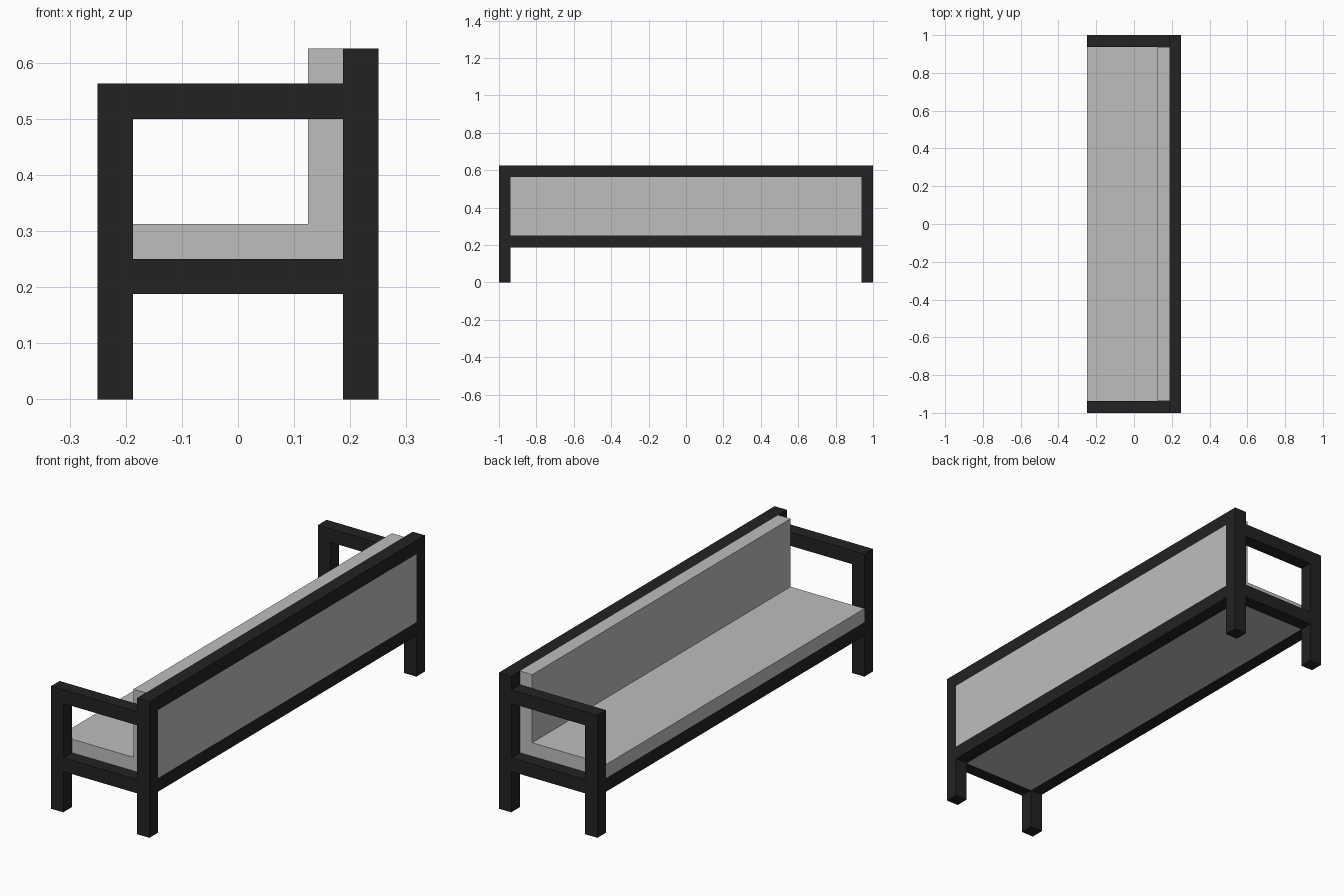
import bpy
import bmesh

cube = bpy.data.objects.get("Cube")
if cube:
    bpy.data.objects.remove(cube, do_unlink=True)


def make_material(name, value):
    mat = bpy.data.materials.new(name)
    mat.use_nodes = True
    color = (value, value, value, 1.0)
    mat.diffuse_color = color
    mat.node_tree.nodes["Principled BSDF"].inputs["Base Color"].default_value = color
    return mat


black = make_material("black_frame", 0.016)
grey = make_material("light_grey_upholstery", 0.515)


def finish(name, bm, mat):
    bmesh.ops.recalc_face_normals(bm, faces=bm.faces)
    mesh = bpy.data.meshes.new(name)
    bm.to_mesh(mesh)
    bm.free()
    mesh.materials.append(mat)
    obj = bpy.data.objects.new(name, mesh)
    bpy.context.collection.objects.link(obj)
    return obj


def box(name, x, y, z, mat):
    """Box from its (low, high) extents on each axis."""
    bm = bmesh.new()
    bmesh.ops.create_cube(bm, size=1.0)
    for v in bm.verts:
        for axis, (low, high) in enumerate((x, y, z)):
            v.co[axis] = low if v.co[axis] < 0 else high
    return finish(name, bm, mat)


T = 0.0625                 # timber thickness
X, Y = 0.25, 1.0           # half depth and half length
XI, YI = X - T, Y - T      # inner faces of the frame
RAIL = (0.1875, 0.25)      # seat rail heights
ARM, BACK = 0.5625, 0.625  # arm and back heights

# Posts, arms and side rails at both ends
for side, s in (("left", 1), ("right", -1)):
    y = tuple(sorted((s * YI, s * Y)))
    box(f"front_post_{side}", (-X, -XI), y, (0, ARM), black)
    box(f"back_post_{side}", (XI, X), y, (0, BACK), black)
    box(f"armrest_{side}", (-XI, XI), y, (ARM - T, ARM), black)
    box(f"side_rail_{side}", (-XI, XI), y, RAIL, black)

# Long rails between the ends
box("front_rail", (-X, -XI), (-YI, YI), RAIL, black)
box("back_rail", (XI, X), (-YI, YI), RAIL, black)
box("top_rail", (XI, X), (-YI, YI), (BACK - T, BACK), black)

# Seat and backrest: one L profile that also fills the frame openings
profile = [
    (-X, 0.25), (-X, 0.3125), (0.125, 0.3125), (0.125, BACK),
    (XI, BACK), (XI, BACK - T), (X, BACK - T), (X, 0.25),
    (XI, 0.25), (XI, 0.1875), (-XI, 0.1875), (-XI, 0.25),
]
bm = bmesh.new()
face = bm.faces.new([bm.verts.new((x, -YI, z)) for x, z in profile])
extruded = bmesh.ops.extrude_face_region(bm, geom=[face])["geom"]
new_verts = [g for g in extruded if isinstance(g, bmesh.types.BMVert)]
bmesh.ops.translate(bm, verts=new_verts, vec=(0, 2 * YI, 0))
finish("seat_and_backrest", bm, grey)
